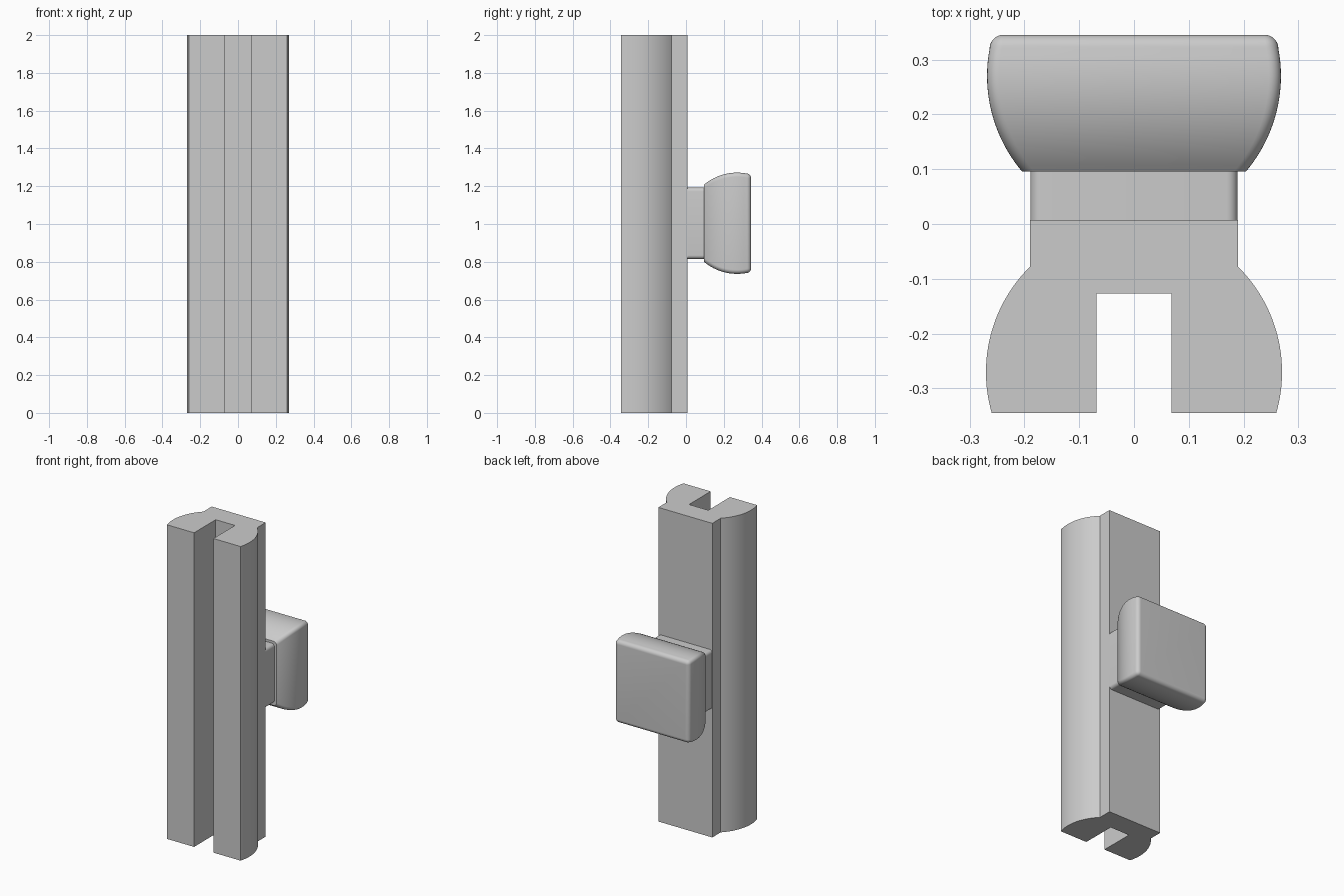
import bpy, bmesh
from math import sin, cos, pi, radians, sqrt

if "Cube" in bpy.data.objects:
    bpy.data.objects.remove(bpy.data.objects["Cube"], do_unlink=True)

grey = bpy.data.materials.new("plain grey")
grey.use_nodes = True
colour = (0.6, 0.6, 0.6, 1)
grey.diffuse_color = colour
grey.node_tree.nodes["Principled BSDF"].inputs["Base Color"].default_value = colour

R = 0.27          # radius of the bulging sides
BULGE_Y = 0.27    # distance of the bulge centre from the middle
NECK = 0.19       # half width of the neck
MID_Z = 1.004     # height of the knob centre


def loft(name, rings):
    """Skin a list of closed rings and cap both ends."""
    bm = bmesh.new()
    loops = [[bm.verts.new(p) for p in ring] for ring in rings]
    for a, b in zip(loops, loops[1:]):
        for i in range(len(a)):
            j = (i + 1) % len(a)
            bm.faces.new((a[i], a[j], b[j], b[i]))
    bm.faces.new(loops[0])
    bm.faces.new(loops[-1])
    bmesh.ops.recalc_face_normals(bm, faces=bm.faces)
    mesh = bpy.data.meshes.new(name)
    bm.to_mesh(mesh)
    bm.free()
    mesh.materials.append(grey)
    obj = bpy.data.objects.new(name, mesh)
    bpy.context.collection.objects.link(obj)
    bpy.ops.object.select_all(action="DESELECT")
    obj.select_set(True)
    bpy.context.view_layer.objects.active = obj
    bpy.ops.object.shade_smooth_by_angle(angle=radians(30))
    return obj


def bulge(y):
    return sqrt(R * R - (y - BULGE_Y) ** 2)


def rounded_square(y, half, radius, steps=6):
    """Ring facing along y with rounded corners."""
    ring = []
    for quarter in range(4):
        mid = (quarter + 0.5) * pi / 2
        cx = (half - radius) * sqrt(2) * cos(mid)
        cz = (half - radius) * sqrt(2) * sin(mid)
        for s in range(steps + 1):
            a = (quarter + s / steps) * pi / 2
            ring.append((cx + radius * cos(a), y, MID_Z + cz + radius * sin(a)))
    return ring


# Slotted rail: half profile, mirrored and extruded upwards
start, end, n = -0.345, -0.078, 24
a0, a1 = -0.281, 0.791
arc = [(R * cos(a0 + (a1 - a0) * i / n), -BULGE_Y + R * sin(a0 + (a1 - a0) * i / n))
       for i in range(n + 1)]
half = [(0.068, -0.127), (0.068, start)] + arc + [(NECK, end), (NECK, 0.007)]
half.remove((NECK, end))
profile = half + [(-x, y) for x, y in reversed(half)]
loft("slotted_rail", [[(x, y, z) for x, y in profile] for z in (0, 2)])

# Neck joining the rail and the knob
loft("knob_neck", [rounded_square(y, NECK - 0.001, 0.02) for y in (0.0, 0.1)])

# Knob head: bulging sides, then a rounded rim into the flat back
fillet, back, low = 0.025, 0.345, 0.096
rim = back - fillet
rings = []
for i in range(19):
    y = low + (rim - low) * i / 18
    rings.append(rounded_square(y, bulge(y) - 0.002, 0.022))
edge = bulge(rim) - 0.002 - fillet
for i in range(1, 8):
    a = i / 8 * pi / 2
    rings.append(rounded_square(rim + fillet * sin(a), edge + fillet * cos(a),
                                0.022 * cos(a) + 0.002))
rings.append(rounded_square(back, edge, 0.002))
loft("knob_head", rings)
